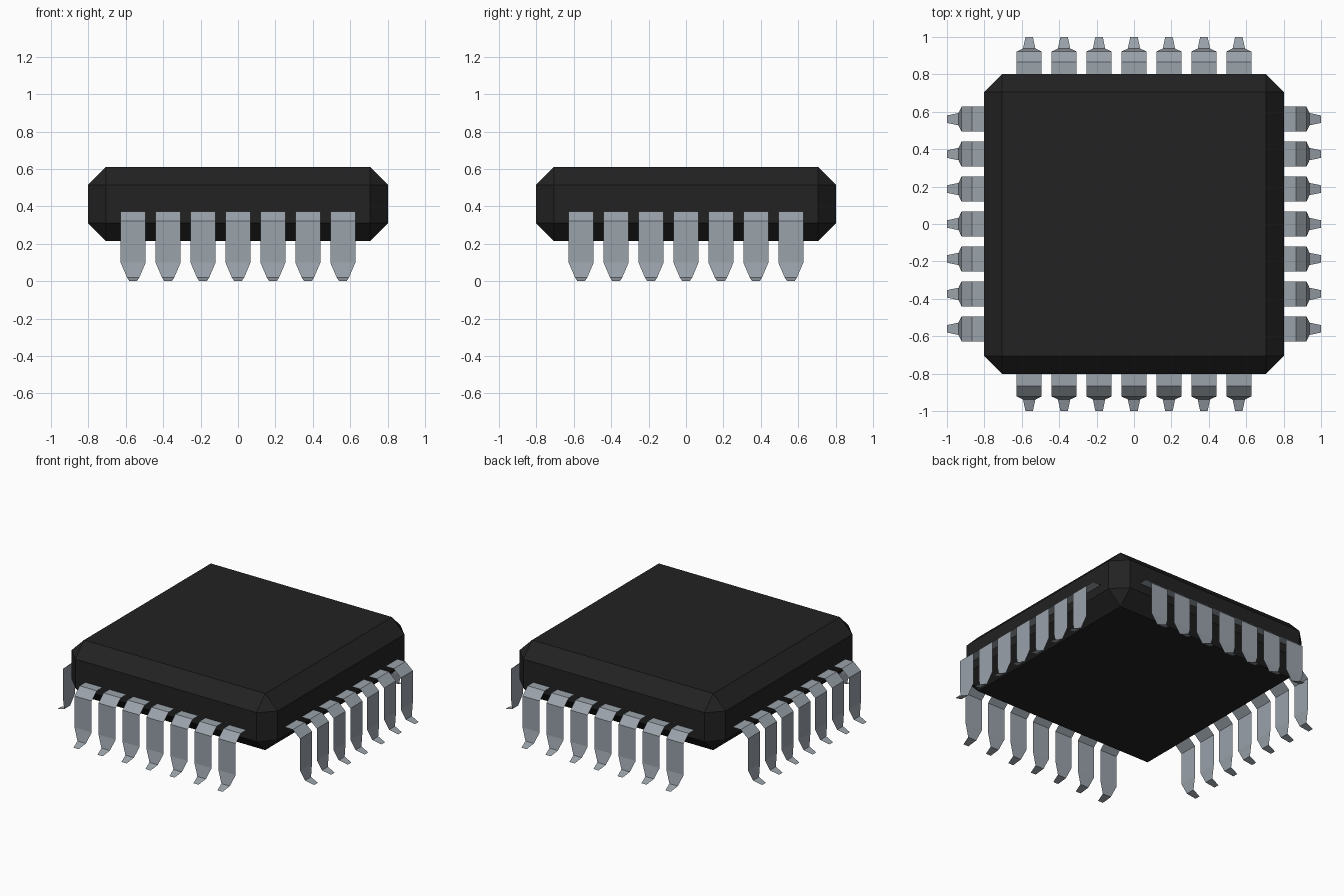
import bpy, bmesh
from math import pi
from mathutils import Matrix

if "Cube" in bpy.data.objects:
    bpy.data.objects.remove(bpy.data.objects["Cube"])


def material(name, color):
    mat = bpy.data.materials.new(name)
    mat.diffuse_color = color
    mat.use_nodes = True
    mat.node_tree.nodes["Principled BSDF"].inputs["Base Color"].default_value = mat.diffuse_color
    return mat


def add_object(name, bm, mat):
    mesh = bpy.data.meshes.new(name)
    bm.to_mesh(mesh)
    bm.free()
    mesh.materials.append(mat)
    obj = bpy.data.objects.new(name, mesh)
    bpy.context.collection.objects.link(obj)
    return obj


plastic = material("black_plastic", (0.016, 0.016, 0.016, 1))
metal = material("pin_metal", (0.32, 0.36, 0.4, 1))

# Chip body: block with every edge chamfered
bm = bmesh.new()
bmesh.ops.create_cube(bm, size=1, matrix=Matrix.Translation((0, 0, 0.413))
                      @ Matrix.Diagonal((1.604, 1.604, 0.398, 1)))
bmesh.ops.bevel(bm, geom=bm.edges[:], offset=0.097, offset_type='OFFSET',
                segments=1, profile=0.5, affect='EDGES')
add_object("chip_body", bm, plastic)

# Pin profile: distance from centre, height, half width
PROFILE = [(0.80, 0.372, 0.067), (0.866, 0.372, 0.067), (0.922, 0.322, 0.067),
           (0.922, 0.10, 0.067), (0.938, 0.02, 0.033), (1.0, 0.0, 0.02)]
COUNT, PITCH = 7, 0.1868

# Rows of bent sheet-metal pins, one per side
for k, side in enumerate(("front", "right", "back", "left")):
    bm = bmesh.new()
    for i in range(COUNT):
        x = (i - (COUNT - 1) / 2) * PITCH
        rows = [(bm.verts.new((x - w, -d, z)), bm.verts.new((x + w, -d, z)))
                for d, z, w in PROFILE]
        for (a, b), (c, e) in zip(rows, rows[1:]):
            bm.faces.new((a, c, e, b))
    bmesh.ops.rotate(bm, verts=bm.verts, cent=(0, 0, 0),
                     matrix=Matrix.Rotation(k * pi / 2, 3, 'Z'))
    add_object(side + "_pins", bm, metal)
